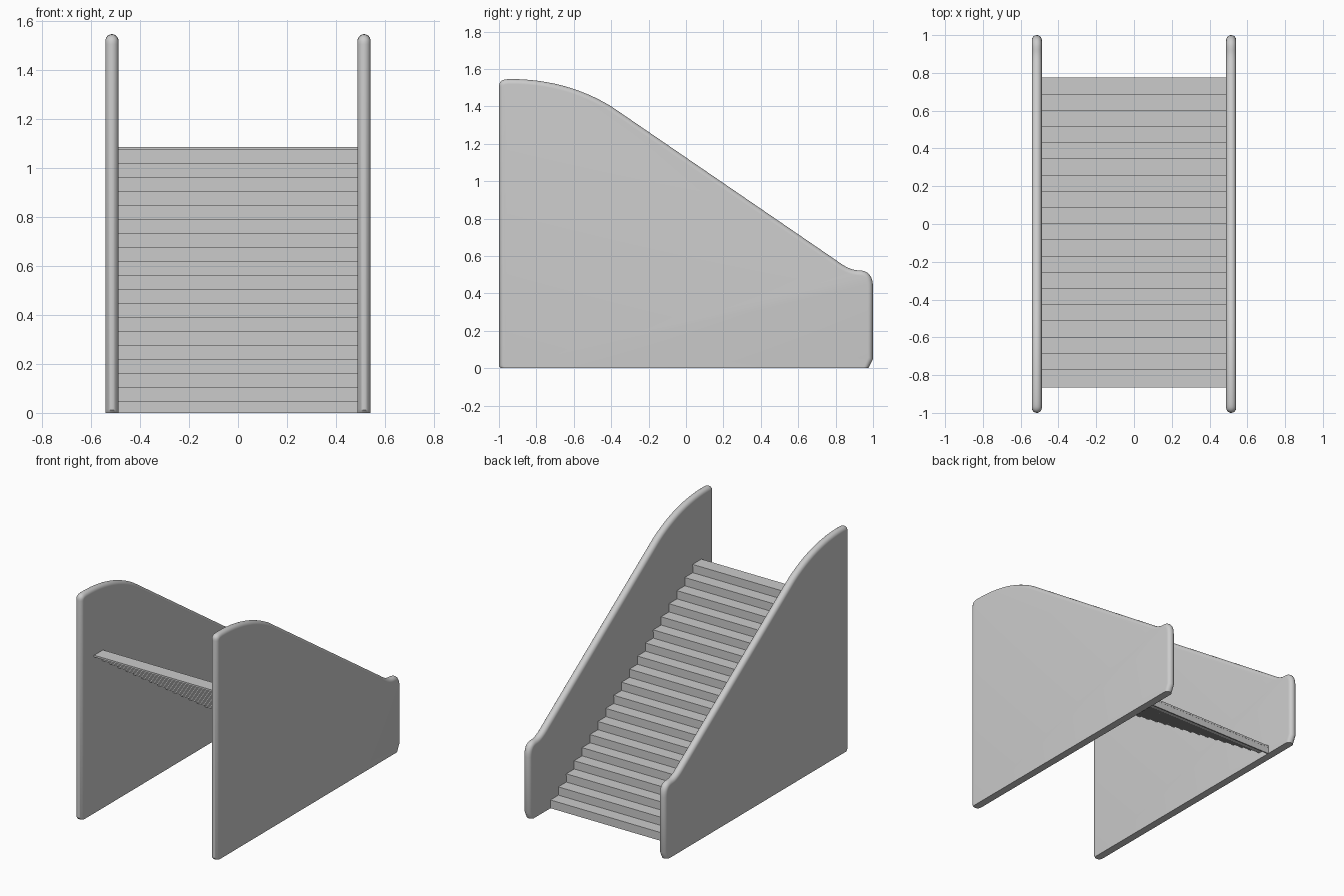
import bpy, bmesh, math
from mathutils import Vector

if "Cube" in bpy.data.objects:
    bpy.data.objects.remove(bpy.data.objects["Cube"])

HALF_T = 0.0265      # half thickness of a side panel
PANEL_X = 0.5145     # centre of a side panel
STEPS = 19
RISE = 1.086 / STEPS
RUN = 0.0858
TREAD_T = 0.013
RISER_T = 0.0095


def bezier(a, b, c, n):
    a, b, c = Vector(a), Vector(b), Vector(c)
    return [a * (1 - t) ** 2 + b * 2 * t * (1 - t) + c * t * t
            for t in (i / n for i in range(n + 1))]


def inset(pts, d):
    # offset the open outline inward; its ends slide along the floor
    out = []
    for i, p in enumerate(pts):
        if i == 0:
            out.append(p + Vector((-d, 0)))
        elif i == len(pts) - 1:
            out.append(p + Vector((d, 0)))
        else:
            e1 = (p - pts[i - 1]).normalized()
            e2 = (pts[i + 1] - p).normalized()
            n1, n2 = Vector((-e1.y, e1.x)), Vector((-e2.y, e2.x))
            out.append(p + (n1 + n2) * (d / (1 + n1.dot(n2))))
    return out


def finish(bm, name):
    bmesh.ops.recalc_face_normals(bm, faces=bm.faces)
    me = bpy.data.meshes.new(name)
    bm.to_mesh(me)
    bm.free()
    ob = bpy.data.objects.new(name, me)
    bpy.context.collection.objects.link(ob)
    return ob


# Side outline (y, z): floor at the low end, over the top, floor at the high end
outline = [Vector((0.975, 0)), Vector((1, 0.05))]
outline += bezier((1, 0.43), (1, 0.523), (0.925, 0.523), 8)
outline += bezier((0.91, 0.524), (0.865, 0.529), (0.80, 0.579), 6)
outline += bezier((-0.40, 1.40), (-0.64, 1.546), (-0.94, 1.546), 12)
outline += bezier((-0.955, 1.545), (-1, 1.545), (-1, 1.505), 6)
outline += [Vector((-1, 0.012)), Vector((-0.99, 0))]


def side_panel(name, cx):
    # stacked outlines follow a half circle, giving a fully rounded rim
    bm = bmesh.new()
    loops = []
    for k in range(13):
        a = math.radians(-90 + 15 * k)
        ring = inset(outline, HALF_T * (1 - math.cos(a)))
        x = cx + HALF_T * math.sin(a)
        loops.append([bm.verts.new((x, p.x, p.y)) for p in ring])
    n = len(outline)
    for la, lb in zip(loops, loops[1:]):
        for i in range(n - 1):
            bm.faces.new((la[i], la[i + 1], lb[i + 1], lb[i]))
    bm.faces.new(loops[0])
    bm.faces.new(loops[-1])
    bm.faces.new([l[0] for l in loops] + [l[-1] for l in reversed(loops)])
    ob = finish(bm, name)
    bpy.ops.object.select_all(action='DESELECT')
    ob.select_set(True)
    bpy.context.view_layer.objects.active = ob
    bpy.ops.object.shade_smooth_by_angle(angle=math.radians(35))


def add_box(bm, y0, y1, z0, z1, half_x=0.492):
    vs = bmesh.ops.create_cube(bm, size=1)['verts']
    bmesh.ops.scale(bm, vec=(2 * half_x, y1 - y0, z1 - z0), verts=vs)
    bmesh.ops.translate(bm, vec=(0, (y0 + y1) / 2, (z0 + z1) / 2), verts=vs)


# Side panels
side_panel("left_side_panel", -PANEL_X)
side_panel("right_side_panel", PANEL_X)

# Treads and risers
treads, risers = bmesh.new(), bmesh.new()
for i in range(STEPS):
    front, top = 0.775 - i * RUN, (i + 1) * RISE
    add_box(treads, front - RUN - RISER_T, front, top - TREAD_T, top)
    add_box(risers, front - RISER_T, front - 0.001, i * RISE, top - TREAD_T)
finish(treads, "stair_treads")
finish(risers, "stair_risers")
